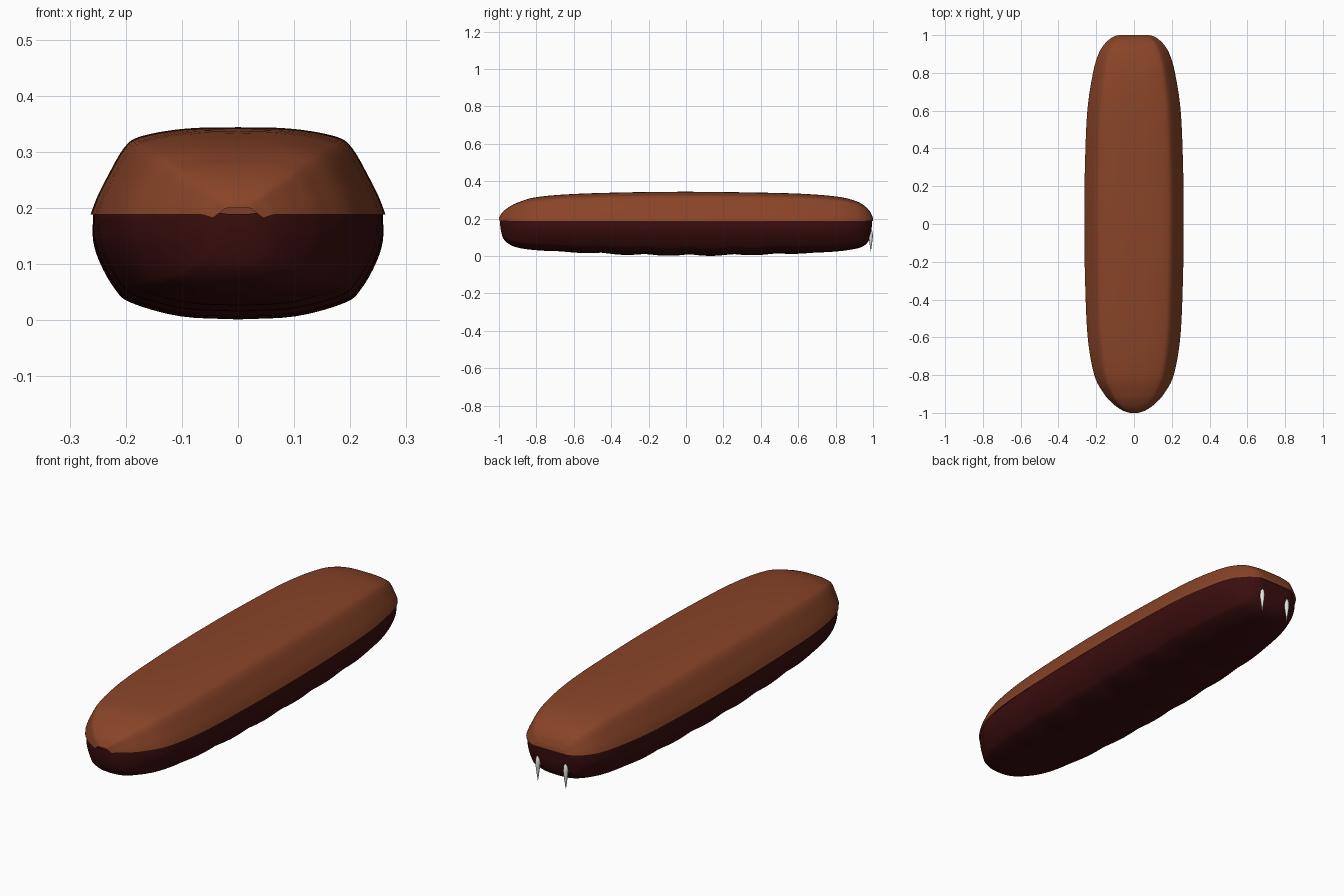
import bpy, bmesh, math
from mathutils import Vector

if "Cube" in bpy.data.objects:
    bpy.data.objects.remove(bpy.data.objects["Cube"])


def material(name, rgb):
    m = bpy.data.materials.new(name)
    m.diffuse_color = (*rgb, 1)
    m.use_nodes = True
    m.node_tree.nodes["Principled BSDF"].inputs["Base Color"].default_value = m.diffuse_color
    return m


BROWN = material("warm brown", (0.25, 0.058, 0.021))
MAROON = material("dark maroon", (0.043, 0.0042, 0.0044))
IVORY = material("pale ivory", (0.78, 0.78, 0.74))


def smooth_path(points, steps):
    """Catmull-Rom curve through the points."""
    p = [Vector(q) for q in points]
    p = [2 * p[0] - p[1]] + p + [2 * p[-1] - p[-2]]
    out = []
    for i in range(1, len(p) - 2):
        a, b, c, d = p[i - 1:i + 3]
        for k in range(steps):
            t = k / steps
            out.append(0.5 * (2 * b + (c - a) * t + (2 * a - 5 * b + 4 * c - d) * t * t
                              + (3 * b - a - 3 * c + d) * t ** 3))
    return out + [p[-2]]


def finish(name, bm, mat, angle=50):
    bmesh.ops.recalc_face_normals(bm, faces=bm.faces)
    me = bpy.data.meshes.new(name)
    bm.to_mesh(me)
    bm.free()
    me.materials.append(mat)
    ob = bpy.data.objects.new(name, me)
    bpy.context.collection.objects.link(ob)
    bpy.ops.object.select_all(action='DESELECT')
    ob.select_set(True)
    bpy.context.view_layer.objects.active = ob
    bpy.ops.object.shade_smooth_by_angle(angle=math.radians(angle))
    return ob


def loft(name, rows, mat, flip=False):
    """Skin rows of points and cap both ends."""
    bm = bmesh.new()
    rings = [[bm.verts.new(co) for co in row] for row in rows]
    for a, b in zip(rings, rings[1:]):
        for i in range(len(a) - 1):
            bm.faces.new((a[i], a[i + 1], b[i + 1], b[i]))
    bm.faces.new(rings[0])
    bm.faces.new(rings[-1])
    return finish(name, bm, mat)


def mirrored(half):
    return [(-x, h) for x, h in half] + [(x, h) for x, h in reversed(half[:-1])]


def rim_height(y, w):
    """Level rim with a small notch at the front tip."""
    if y > -0.9:
        return 0.188
    pts = [(0, 0.197), (0.022, 0.2), (0.045, 0.182), (0.062, 0.188), (1, 0.188)]
    for (x0, z0), (x1, z1) in zip(pts, pts[1:]):
        if w <= x1:
            return z0 + (z1 - z0) * (w - x0) / (x1 - x0)


# Stations along the body: y, half width, top height, bottom height
stations = [
    (-1.0, 0.02, 0.206, 0.165), (-0.993, 0.046, 0.217, 0.125), (-0.98, 0.073, 0.235, 0.09),
    (-0.95, 0.113, 0.26, 0.063), (-0.9, 0.158, 0.286, 0.044), (-0.8, 0.21, 0.315, 0.031),
    (-0.6, 0.245, 0.332, 0.02), (-0.3, 0.259, 0.341, 0.008), (0, 0.263, 0.344, 0.004),
    (0.3, 0.26, 0.341, 0.006), (0.6, 0.247, 0.334, 0.014), (0.8, 0.217, 0.319, 0.024),
    (0.9, 0.188, 0.297, 0.037), (0.95, 0.158, 0.272, 0.051), (0.98, 0.127, 0.243, 0.078),
    (0.995, 0.1, 0.215, 0.12), (1.0, 0.08, 0.2, 0.165)]
path = smooth_path([s for s in stations], 8)

# Upper shell
upper = mirrored([tuple(v) for v in smooth_path(
    [(1, 0), (0.955, 0.2), (0.89, 0.42), (0.77, 0.77), (0.65, 0.9), (0.35, 0.985), (0, 1)], 4)])
rows = []
for y, w, top, _ in path:
    rim = rim_height(y, w)
    rows.append([(u * w, y, rim + h * (top - rim)) for u, h in upper])
loft("upper_shell", rows, BROWN)

# Lower shell, tucked inside the upper rim, with scallops along the belly
lower = mirrored([(0.965, -0.07)] + [tuple(v) for v in smooth_path(
    [(1, 0), (1, 0.25), (0.95, 0.47), (0.85, 0.71), (0.74, 0.84), (0.4, 0.97), (0, 1)], 4)])
rows = []
for y, w, _, low in path:
    fade = max(0, 1 - (abs(y) / 0.75) ** 4)
    low += fade * (0.009 * (1 - abs(math.sin(math.pi * (y + 0.217) / 0.235))) - 0.003)
    w = w * 0.982
    rows.append([(u * w, y * 0.994, 0.188 - h * (0.188 - low)) for u, h in lower])
loft("lower_shell", rows, MAROON)

# Pair of fangs on the back end
for side, name in ((-1, "left_fang"), (1, "right_fang")):
    bm = bmesh.new()
    rings = []
    for z, r in ((0.14, 0.004), (0.13, 0.009), (0.11, 0.0115), (0.085, 0.009), (0.055, 0.005), (0.025, 0.0008)):
        rings.append([bm.verts.new((side * 0.072 + r * math.cos(a * math.pi / 4),
                                    0.988 + r * math.sin(a * math.pi / 4), z)) for a in range(8)])
    for a, b in zip(rings, rings[1:]):
        for i in range(8):
            bm.faces.new((a[i], a[(i + 1) % 8], b[(i + 1) % 8], b[i]))
    bm.faces.new(rings[0])
    bm.faces.new(rings[-1])
    finish(name, bm, IVORY)
